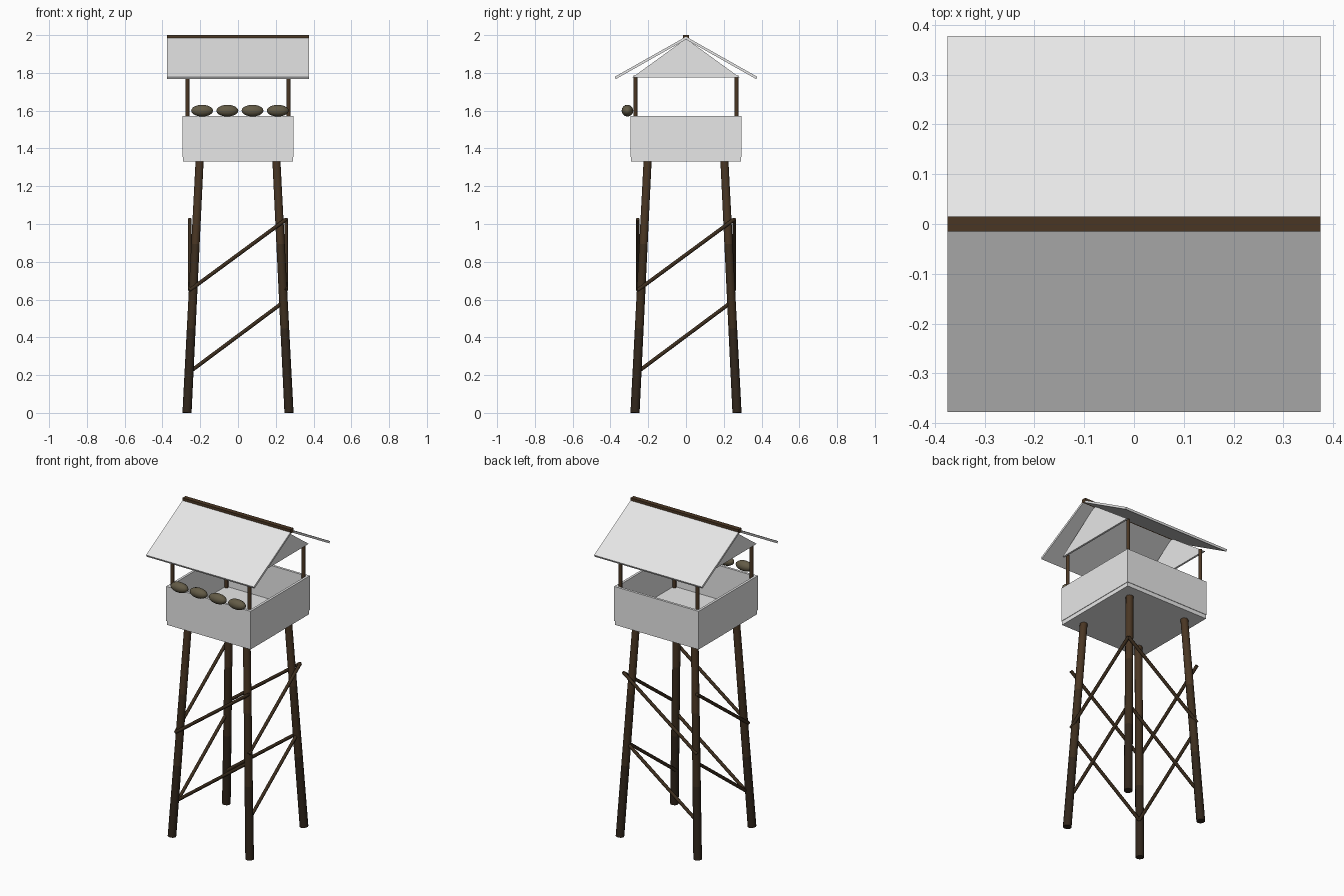
import bpy, bmesh, math
from mathutils import Vector

if "Cube" in bpy.data.objects:
    bpy.data.objects.remove(bpy.data.objects["Cube"])


def material(name, rgb):
    m = bpy.data.materials.new(name)
    m.diffuse_color = (*rgb, 1)
    m.use_nodes = True
    m.node_tree.nodes["Principled BSDF"].inputs["Base Color"].default_value = m.diffuse_color
    return m


GREY = material("pale_grey", (0.8, 0.8, 0.8))
BROWN = material("brown_wood", (0.068, 0.037, 0.017))
MID = material("dark_brown_wood", (0.046, 0.027, 0.013))
DARK = material("darkest_brown_wood", (0.030, 0.019, 0.011))
OLIVE = material("olive_sack", (0.125, 0.105, 0.062))


def finish(name, bm, mats, smooth=False):
    bmesh.ops.recalc_face_normals(bm, faces=bm.faces)
    me = bpy.data.meshes.new(name)
    bm.to_mesh(me)
    bm.free()
    for m in mats:
        me.materials.append(m)
    ob = bpy.data.objects.new(name, me)
    bpy.context.collection.objects.link(ob)
    if smooth:
        bpy.context.view_layer.objects.active = ob
        ob.select_set(True)
        bpy.ops.object.shade_smooth_by_angle(angle=math.radians(50))
        ob.select_set(False)
    return ob


def box(name, lo, hi, mat):
    bm = bmesh.new()
    bmesh.ops.create_cube(bm, size=1)
    for v in bm.verts:
        v.co = [lo[i] + (v.co[i] + 0.5) * (hi[i] - lo[i]) for i in range(3)]
    return finish(name, bm, [mat])


def pole(name, a, b, r1, r2, mats, sides=12, rings=1):
    """Round pole from a to b; mats run from its start to its end."""
    a, b = Vector(a), Vector(b)
    turn = (b - a).to_track_quat('Z', 'Y')
    bm = bmesh.new()
    loops = []
    for k in range(rings + 1):
        t = k / rings
        r = r1 + (r2 - r1) * t
        loops.append([bm.verts.new(a.lerp(b, t) + turn @ Vector(
            (r * math.cos(math.tau * i / sides), r * math.sin(math.tau * i / sides), 0)))
            for i in range(sides)])
    bm.faces.new(loops[0])
    bm.faces.new(loops[-1]).material_index = len(mats) - 1
    for k in range(rings):
        for i in range(sides):
            j = (i + 1) % sides
            f = bm.faces.new((loops[k][i], loops[k][j], loops[k + 1][j], loops[k + 1][i]))
            f.material_index = k * len(mats) // rings
    return finish(name, bm, mats, smooth=True)


def prism(name, profile, x0, x1, mat):
    """Extrude a (y, z) outline along x."""
    bm = bmesh.new()
    face = bm.faces.new([bm.verts.new((x0, y, z)) for y, z in profile])
    out = bmesh.ops.extrude_face_region(bm, geom=[face])["geom"]
    for v in out:
        if isinstance(v, bmesh.types.BMVert):
            v.co.x = x1
    return finish(name, bm, [mat])


# Splayed legs, darker toward the ground, and corner posts for the roof
for sx in (-1, 1):
    for sy in (-1, 1):
        pole("leg", (sx * 0.27, sy * 0.27, 0), (sx * 0.203, sy * 0.203, 1.34),
             0.025, 0.022, [DARK, MID, BROWN], rings=3)
        pole("roof_post", (sx * 0.268, sy * 0.268, 1.35), (sx * 0.268, sy * 0.268, 1.785),
             0.011, 0.011, [BROWN], sides=8)

# Diagonal braces, two levels on each of the four sides
for d, z0, z1 in ((0.245, 0.225, 0.59), (0.255, 0.65, 1.025)):
    for s in (-1, 1):
        pole("cross_brace", (-d, s * d, z0), (d, s * d, z1), 0.01, 0.01, [MID], sides=8)
        pole("side_brace", (s * d, -d, z0), (s * d, d, z1), 0.01, 0.01, [MID], sides=8)

# Cabin floor and four parapet walls
W, T = 0.294, 0.015
box("floor", (-0.291, -0.291, 1.33), (0.291, 0.291, 1.358), GREY)
for s in (-1, 1):
    a, b = sorted((s * W, s * (W - T)))
    box("long_wall", (-W, a, 1.355), (W, b, 1.572), GREY)
    box("end_wall", (a, -W + T, 1.355), (b, W - T, 1.572), GREY)

# Roof slabs, gables and ridge beam
for s in (-1, 1):
    prism("roof_slab", [(0, 1.992), (s * 0.378, 1.779), (s * 0.372, 1.767), (0, 1.977)],
          -0.375, 0.375, GREY)
    prism("gable", [(-0.285, 1.775), (0.285, 1.775), (0, 1.982)], s * 0.28, s * 0.292, GREY)
box("ridge_beam", (-0.375, -0.015, 1.975), (0.375, 0.015, 2.0), BROWN)

# Row of sandbags along the front wall
for i in range(4):
    bm = bmesh.new()
    bmesh.ops.create_uvsphere(bm, u_segments=16, v_segments=10, radius=1)
    for v in bm.verts:
        v.co = (-0.19 + i * 0.1335 + v.co.z * 0.058, -0.31 + v.co.x * 0.031, 1.6 + v.co.y * 0.031)
    finish("sandbag", bm, [OLIVE], smooth=True)
